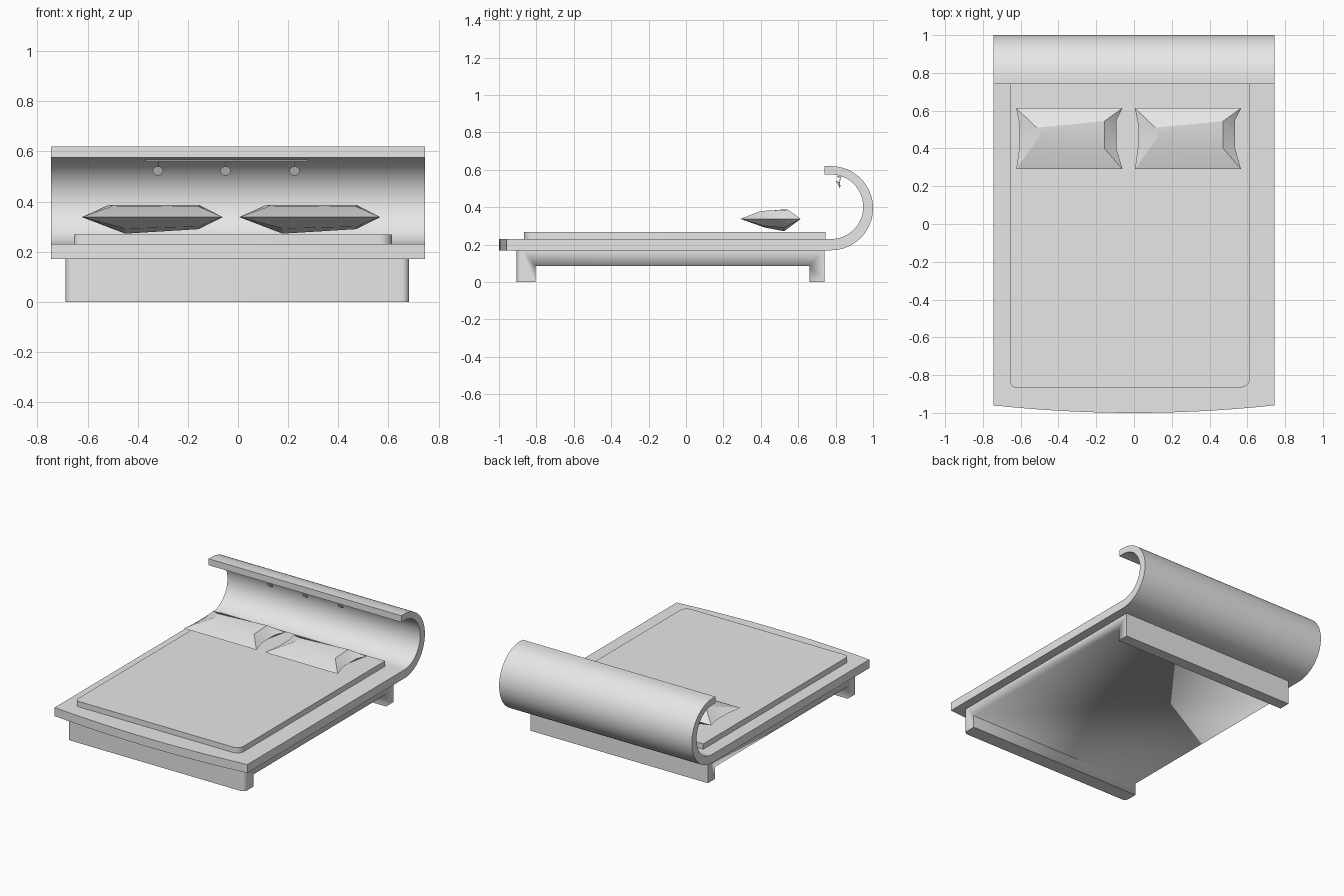
import bpy, bmesh
from math import sin, cos, pi, radians
from mathutils import Vector

cube = bpy.data.objects.get("Cube")
if cube:
    bpy.data.objects.remove(cube, do_unlink=True)

grey = bpy.data.materials.new("plain grey")
grey.use_nodes = True
grey.diffuse_color = (0.8, 0.8, 0.8, 1)
grey.node_tree.nodes["Principled BSDF"].inputs["Base Color"].default_value = grey.diffuse_color


def make(name, verts, faces, angle=30):
    """Mesh object with outward normals and sharp edges kept."""
    mesh = bpy.data.meshes.new(name)
    mesh.from_pydata([tuple(v) for v in verts], [], faces)
    bm = bmesh.new()
    bm.from_mesh(mesh)
    bmesh.ops.recalc_face_normals(bm, faces=bm.faces)
    bm.to_mesh(mesh)
    bm.free()
    mesh.materials.append(grey)
    ob = bpy.data.objects.new(name, mesh)
    bpy.context.collection.objects.link(ob)
    bpy.ops.object.select_all(action='DESELECT')
    ob.select_set(True)
    bpy.context.view_layer.objects.active = ob
    bpy.ops.object.shade_smooth_by_angle(angle=radians(angle))
    return ob


def loft(name, sections):
    """Skin equal closed loops and cap both ends."""
    n = len(sections[0])
    verts = [p for s in sections for p in s]
    faces = [(k * n + i, k * n + (i + 1) % n, (k + 1) * n + (i + 1) % n, (k + 1) * n + i)
             for k in range(len(sections) - 1) for i in range(n)]
    faces += [tuple(range(n)), tuple(range(len(verts) - n, len(verts)))]
    return make(name, verts, faces)


def arc(cx, cy, r, a0, a1, steps):
    angles = [radians(a0 + (a1 - a0) * i / steps) for i in range(steps + 1)]
    return [(cx + r * cos(a), cy + r * sin(a)) for a in angles]


def slab(name, x0, x1, y0, y1, z0, z1, r_left, r_right):
    """Upright slab with rounded front corners."""
    outline = [(x1, y1), (x0, y1)]
    outline += arc(x0 + r_left, y0 + r_left, r_left, 180, 270, 8)
    outline += arc(x1 - r_right, y0 + r_right, r_right, 270, 360, 8)
    return loft(name, [[(x, y, z) for x, y in outline] for z in (z0, z1)])


# Platform with bowed foot end, sweeping up into the curled headboard
def side_profile(x):
    front = -0.96 - 0.04 * (1 - (x / 0.745) ** 2)
    pts = [(front, 0.17)] + arc(0.775, 0.395, 0.225, -90, 90, 32)
    pts += [(0.74, 0.62), (0.74, 0.575)]
    pts += arc(0.775, 0.4025, 0.1725, 90, -90, 32) + [(front, 0.23)]
    return [(x, y, z) for y, z in pts]


loft("platform_and_headboard", [side_profile(0.745 * (i / 10 - 1)) for i in range(21)])

# Mattress
slab("mattress", -0.655, 0.615, -0.865, 0.745, 0.225, 0.268, 0.03, 0.05)

# Base, hollowed underneath to leave a foot at each end
base = slab("base", -0.688, 0.683, -0.905, 0.74, 0, 0.17, 0.03, 0.03)
cutter = slab("base_cutter", -1, 1, -0.805, 0.66, -0.2, 0.085, 0.01, 0.01)
cutter.hide_render = True
cut = base.modifiers.new("underside", 'BOOLEAN')
cut.operation = 'DIFFERENCE'
cut.solver = 'EXACT'
cut.object = cutter
bpy.context.view_layer.objects.active = base
bpy.ops.object.modifier_apply(modifier=cut.name)
bpy.data.objects.remove(cutter, do_unlink=True)


# Pillows: pinched seam loop, faceted top and bottom
def pillow(name, dx):
    seam = [(-0.623, 0.29), (-0.061, 0.29), (-0.093, 0.40), (-0.093, 0.55),
            (-0.061, 0.613), (-0.623, 0.613), (-0.605, 0.52), (-0.605, 0.42)]
    top = [(-0.50, 0.465, 0.383), (-0.156, 0.40, 0.38), (-0.156, 0.545, 0.387), (-0.515, 0.51, 0.387)]
    low = [(-0.45, 0.42, 0.292), (-0.156, 0.42, 0.30), (-0.156, 0.525, 0.29), (-0.45, 0.525, 0.272)]
    verts = [Vector((x + dx, y, 0.338)) for x, y in seam]
    verts += [Vector((x + dx, y, z)) for x, y, z in top + low]
    faces = []
    for k in (8, 12):
        a, b, c, d = range(k, k + 4)
        faces += [(a, b, c, d), (0, 1, b, a), (1, 2, b), (2, 3, c, b), (3, 4, c),
                  (4, 5, d, c), (5, 6, d), (6, 7, a, d), (7, 0, a)]
    make(name, verts, faces, 22)


pillow("right_pillow", 0)
pillow("left_pillow", 0.628)

# Lamp rail under the curl, with three small tilted lamps
slab("lamp_rail", -0.37, 0.28, 0.81, 0.83, 0.56, 0.566, 0.002, 0.002)


def tube(name, start, end, r0, r1, sides=16):
    start, end = Vector(start), Vector(end)
    turn = (end - start).to_track_quat('Z', 'Y')
    ring = [Vector((cos(2 * pi * i / sides), sin(2 * pi * i / sides), 0)) for i in range(sides)]
    loft(name, [[p + turn @ (v * r) for v in ring] for p, r in ((start, r0), (end, r1))])


for side, x in (("right", -0.32), ("middle", -0.05), ("left", 0.225)):
    tube(side + "_lamp_stem", (x, 0.826, 0.563), (x, 0.820, 0.528), 0.002, 0.002, 8)
    tube(side + "_lamp_shade", (x, 0.821, 0.527), (x, 0.812, 0.522), 0.012, 0.021)
